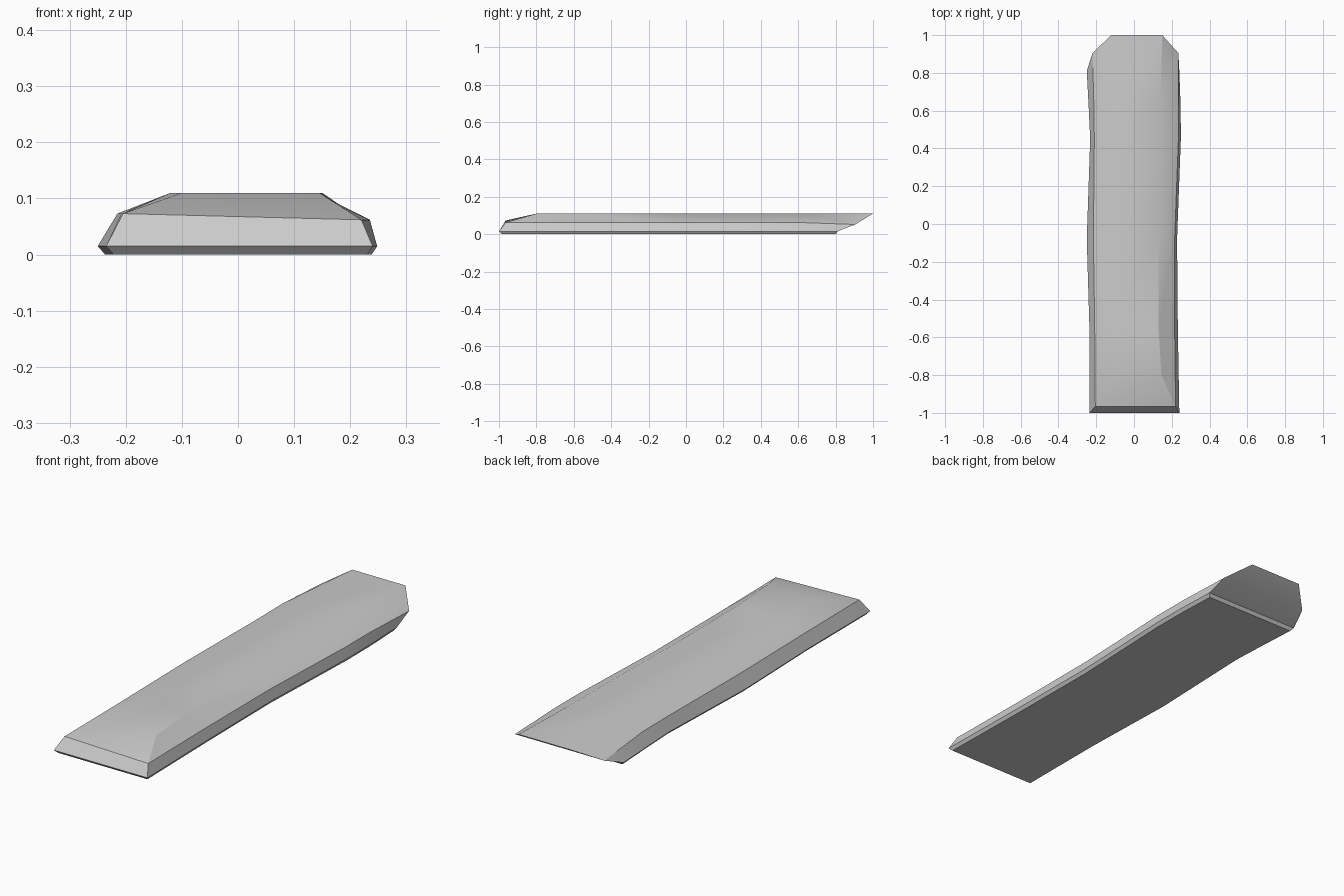
import bpy, bmesh

if "Cube" in bpy.data.objects:
    bpy.data.objects.remove(bpy.data.objects["Cube"])

# Each station: y of (bottom, lip, shoulder, top), then left lip x, right lip x,
# left shoulder x, right shoulder x, left top x, right top x
stations = [
    ((-0.985, -1.0, -0.965, -0.80), -0.235, 0.24, -0.205, 0.22, -0.10, 0.145),
    ((-0.55,) * 4, -0.236, 0.232, -0.208, 0.215, -0.12, 0.13),
    ((-0.08,) * 4, -0.25, 0.228, -0.215, 0.215, -0.12, 0.13),
    ((0.45,) * 4, -0.232, 0.248, -0.21, 0.235, -0.11, 0.14),
    ((0.62, 0.62, 0.62, 0.65), -0.24, 0.247, -0.212, 0.235, -0.11, 0.14),
    ((0.80, 0.81, 0.905, 1.0), -0.25, 0.24, -0.22, 0.235, -0.12, 0.15),
]
LEFT_SHOULDER_Z, RIGHT_SHOULDER_Z = 0.073, 0.062

bm = bmesh.new()
rings = []
for i, (ys, ll, rl, ls, rs, lt, rt) in enumerate(stations):
    yb, yl, ysh, yt = ys
    last = i == len(stations) - 1
    zl, zr = (0.052, 0.052) if last else (LEFT_SHOULDER_Z, RIGHT_SHOULDER_Z)
    pts = [(ll + 0.013, yb, 0), (ll, yl, 0.015), (ls, ysh, zl), (lt, yt, 0.11),
           (rt, yt, 0.11), (rs, ysh, zr), (rl, yl, 0.015), (rl - 0.01, yb, 0)]
    rings.append([bm.verts.new(p) for p in pts])

# Long sides, top and underside
for a, b in zip(rings, rings[1:]):
    for k in range(8):
        n = (k + 1) % 8
        bm.faces.new((a[k], a[n], b[n], b[k]))

# Sloped front end and undercut back end, as stacked strips
for r in (rings[0], rings[-1]):
    for k in range(3):
        bm.faces.new((r[k], r[k + 1], r[6 - k], r[7 - k]))

bmesh.ops.recalc_face_normals(bm, faces=bm.faces)
mesh = bpy.data.meshes.new("stone_plank")
bm.to_mesh(mesh)
bm.free()
plank = bpy.data.objects.new("stone_plank", mesh)
bpy.context.collection.objects.link(plank)
bpy.context.view_layer.objects.active = plank
plank.select_set(True)
bpy.ops.object.shade_smooth_by_angle(angle=0.5)
